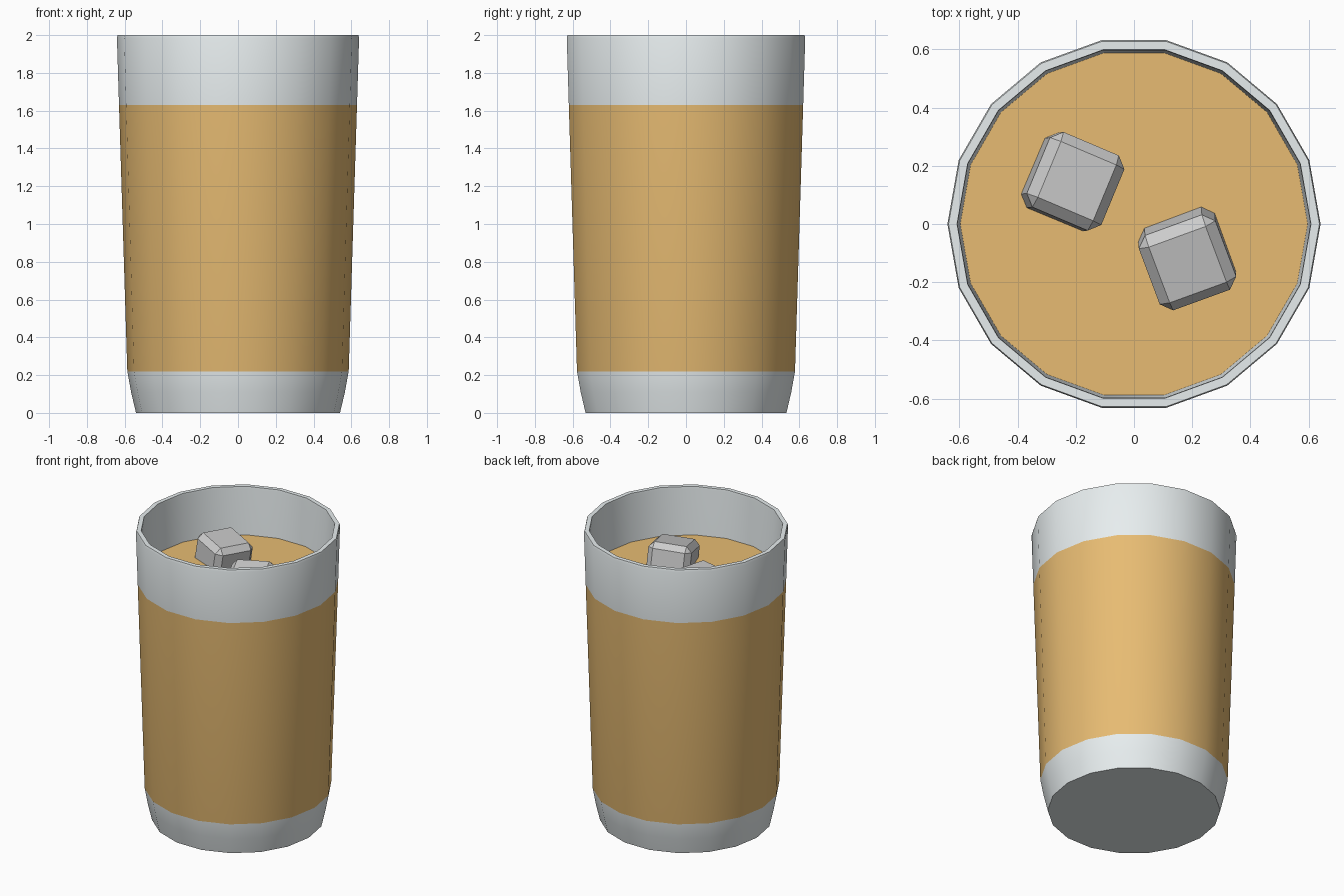
import bpy, bmesh
from math import sin, cos, pi, radians

if "Cube" in bpy.data.objects:
    bpy.data.objects.remove(bpy.data.objects["Cube"])

SIDES = 18


def material(name, color):
    m = bpy.data.materials.new(name)
    m.diffuse_color = color
    m.use_nodes = True
    m.node_tree.nodes["Principled BSDF"].inputs["Base Color"].default_value = m.diffuse_color
    return m


def lathe(name, profile, mats=(), painted=()):
    """Spin an (r, z) profile; r = 0 is a pole. Bands in 'painted' get slot 1."""
    bm = bmesh.new()
    rings = []
    for r, z in profile:
        if r == 0:
            rings.append([bm.verts.new((0, 0, z))] * SIDES)
        else:
            rings.append([bm.verts.new((r * cos(2 * pi * i / SIDES), r * sin(2 * pi * i / SIDES), z))
                          for i in range(SIDES)])
    for k, (a, b) in enumerate(zip(rings, rings[1:])):
        for i in range(SIDES):
            j = (i + 1) % SIDES
            face = bm.faces.new(list(dict.fromkeys((a[i], a[j], b[j], b[i]))))
            face.material_index = 1 if k in painted else 0
    bmesh.ops.recalc_face_normals(bm, faces=bm.faces)
    me = bpy.data.meshes.new(name)
    bm.to_mesh(me)
    bm.free()
    ob = bpy.data.objects.new(name, me)
    bpy.context.collection.objects.link(ob)
    for m in mats:
        me.materials.append(m)
    bpy.ops.object.select_all(action='DESELECT')
    ob.select_set(True)
    bpy.context.view_layer.objects.active = ob
    bpy.ops.object.shade_smooth_by_angle(angle=radians(35))
    return ob


def ice_cube(name, loc, rot, size=0.28, bevel=0.036):
    bm = bmesh.new()
    bmesh.ops.create_cube(bm, size=size)
    bmesh.ops.bevel(bm, geom=bm.edges[:], offset=bevel, segments=1, affect='EDGES')
    me = bpy.data.meshes.new(name)
    bm.to_mesh(me)
    bm.free()
    ob = bpy.data.objects.new(name, me)
    ob.location = loc
    ob.rotation_euler = [radians(a) for a in rot]
    bpy.context.collection.objects.link(ob)


glass_grey = material("glass_grey", (0.8, 0.85, 0.86, 1))
amber = material("amber", (0.8, 0.5, 0.17, 1))

# Tumbler: outside wall with amber band, rim, inside wall and floor
lathe("tumbler",
      [(0, 0), (0.54, 0), (0.566, 0.11), (0.586, 0.22), (0.63, 1.63), (0.641, 1.985),
       (0.637, 2.0), (0.608, 2.0), (0.606, 1.985), (0.555, 0.24), (0, 0.2)],
      (glass_grey, amber), painted=(3,))

# Drink filling the inside
lathe("drink", [(0, 0.21), (0.556, 0.25), (0.599, 1.67), (0, 1.67)], (amber,))

# Floating ice
ice_cube("ice_cube_back", (-0.215, 0.145, 1.68), (-4, 7, -23))
ice_cube("ice_cube_front", (0.182, -0.112, 1.67), (11, -3, 20))
